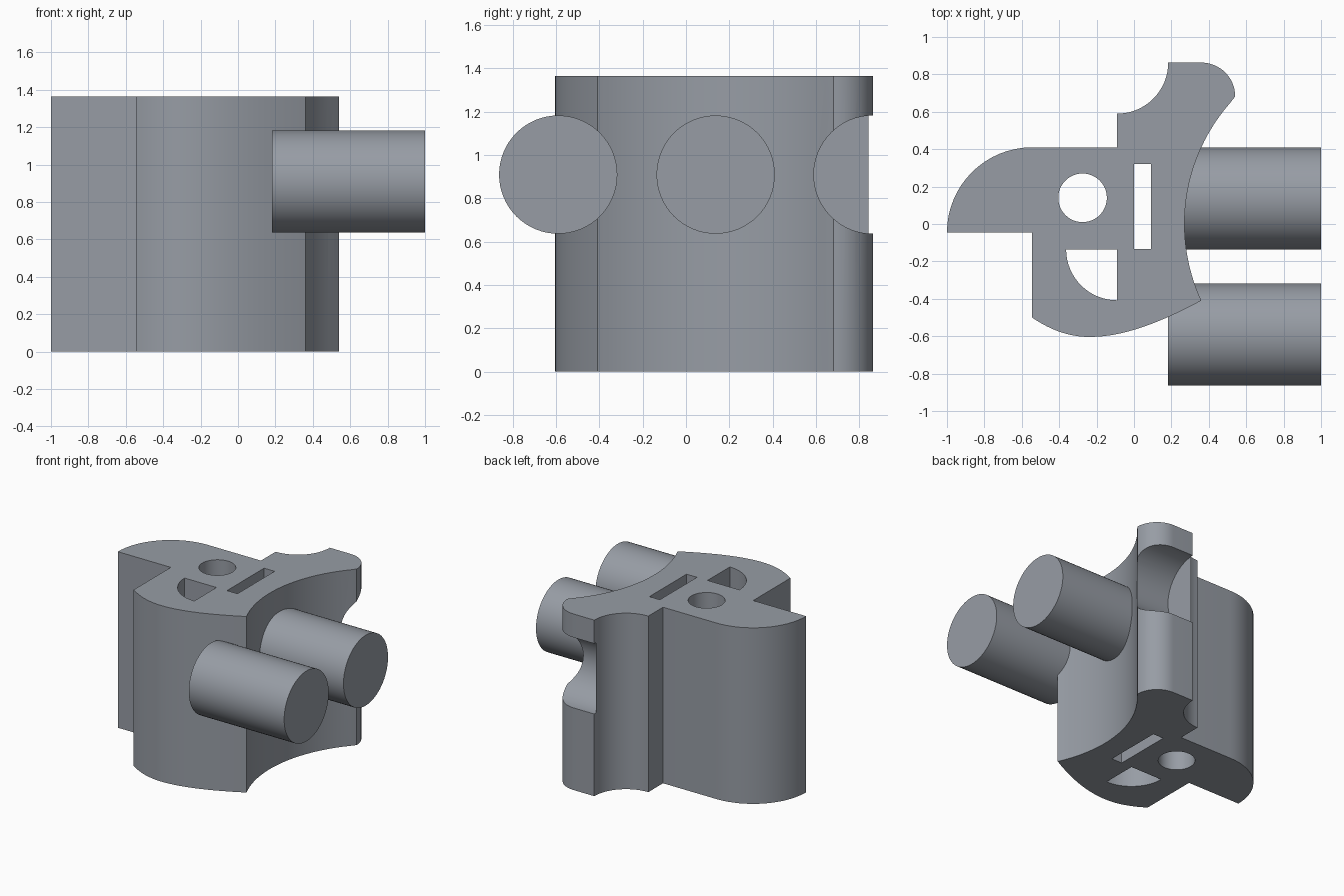
import bpy, bmesh
from math import cos, sin, radians
from mathutils import Vector, Matrix
from mathutils.geometry import interpolate_bezier

cube = bpy.data.objects.get("Cube")
if cube:
    bpy.data.objects.remove(cube)

HEIGHT = 1.365
PEG_Z = 0.91
PEG_R = 0.273

grey = bpy.data.materials.new("steel grey")
grey.use_nodes = True
colour = (0.31, 0.335, 0.375, 1)
grey.diffuse_color = colour
grey.node_tree.nodes["Principled BSDF"].inputs["Base Color"].default_value = colour


def arc(cx, cy, r, start, end, steps=16):
    angles = [radians(start + (end - start) * i / steps) for i in range(steps + 1)]
    return [(cx + r * cos(a), cy + r * sin(a)) for a in angles]


def bezier(*points):
    return [tuple(p) for p in interpolate_bezier(*[Vector(p) for p in points], 12)]


def add_object(name, bm):
    bmesh.ops.recalc_face_normals(bm, faces=bm.faces)
    mesh = bpy.data.meshes.new(name)
    bm.to_mesh(mesh)
    bm.free()
    mesh.materials.append(grey)
    obj = bpy.data.objects.new(name, mesh)
    bpy.context.collection.objects.link(obj)
    return obj


def prism(name, outline, bottom, top):
    bm = bmesh.new()
    face = bm.faces.new([bm.verts.new((x, y, bottom)) for x, y in outline])
    moved = bmesh.ops.extrude_face_region(bm, geom=[face], use_keep_orig=True)["geom"]
    verts = [v for v in moved if isinstance(v, bmesh.types.BMVert)]
    bmesh.ops.translate(bm, verts=verts, vec=(0, 0, top - bottom))
    return add_object(name, bm)


def rod(name, y, x_start, x_end):
    bm = bmesh.new()
    place = Matrix.Translation(((x_start + x_end) / 2, y, PEG_Z)) @ Matrix.Rotation(radians(90), 4, "Y")
    bmesh.ops.create_cone(bm, cap_ends=True, segments=64, radius1=PEG_R, radius2=PEG_R,
                          depth=x_end - x_start, matrix=place)
    return add_object(name, bm)


def smooth(obj):
    bpy.ops.object.select_all(action="DESELECT")
    obj.select_set(True)
    bpy.context.view_layer.objects.active = obj
    bpy.ops.object.shade_smooth_by_angle(angle=radians(25))


# Body outline, clockwise from the tip of the side wing
outline = arc(-0.545, -0.045, 0.455, 180, 90)           # rounded wing
outline += [(-0.09, 0.41)]                              # step at the back
outline += arc(-0.09, 0.863, 0.273, -90, 0)             # hollow back corner
outline += arc(0.36, 0.682, 0.181, 90, 0)               # rounded back lobe
outline += arc(1.25, 0, 0.98, 136, 204.7, 24)[1:]       # hollow side
outline += bezier((0.36, -0.41), (0.19, -0.5), (-0.03, -0.604), (-0.235, -0.604))[1:]
outline += bezier((-0.235, -0.604), (-0.35, -0.604), (-0.45, -0.565), (-0.545, -0.5))[1:]
outline += [(-0.545, -0.045)]                           # notch under the wing
body = prism("body", outline, 0, HEIGHT)

# Through holes and the round channel in the back lobe
low, high = -0.1, HEIGHT + 0.1
cutters = [
    prism("round_hole_cutter", arc(-0.275, 0.14, 0.13, 0, 360, 48)[:-1], low, high),
    prism("slot_cutter", [(0, -0.135), (0.09, -0.135), (0.09, 0.32), (0, 0.32)], low, high),
    prism("quarter_hole_cutter", [(-0.09, -0.135)] + arc(-0.09, -0.135, 0.273, 180, 270), low, high),
    rod("channel_cutter", 0.863, 0.182, 1),
]
bpy.context.view_layer.objects.active = body
for cutter in cutters:
    cutter.hide_render = True
    cut = body.modifiers.new(cutter.name, "BOOLEAN")
    cut.operation = "DIFFERENCE"
    cut.solver = "EXACT"
    cut.object = cutter
    bpy.ops.object.modifier_apply(modifier=cut.name)
    bpy.data.objects.remove(cutter)
smooth(body)

# Two pegs pointing out of the left side
smooth(rod("front_peg", -0.59, 0.182, 1))
smooth(rod("middle_peg", 0.137, 0.182, 1))
